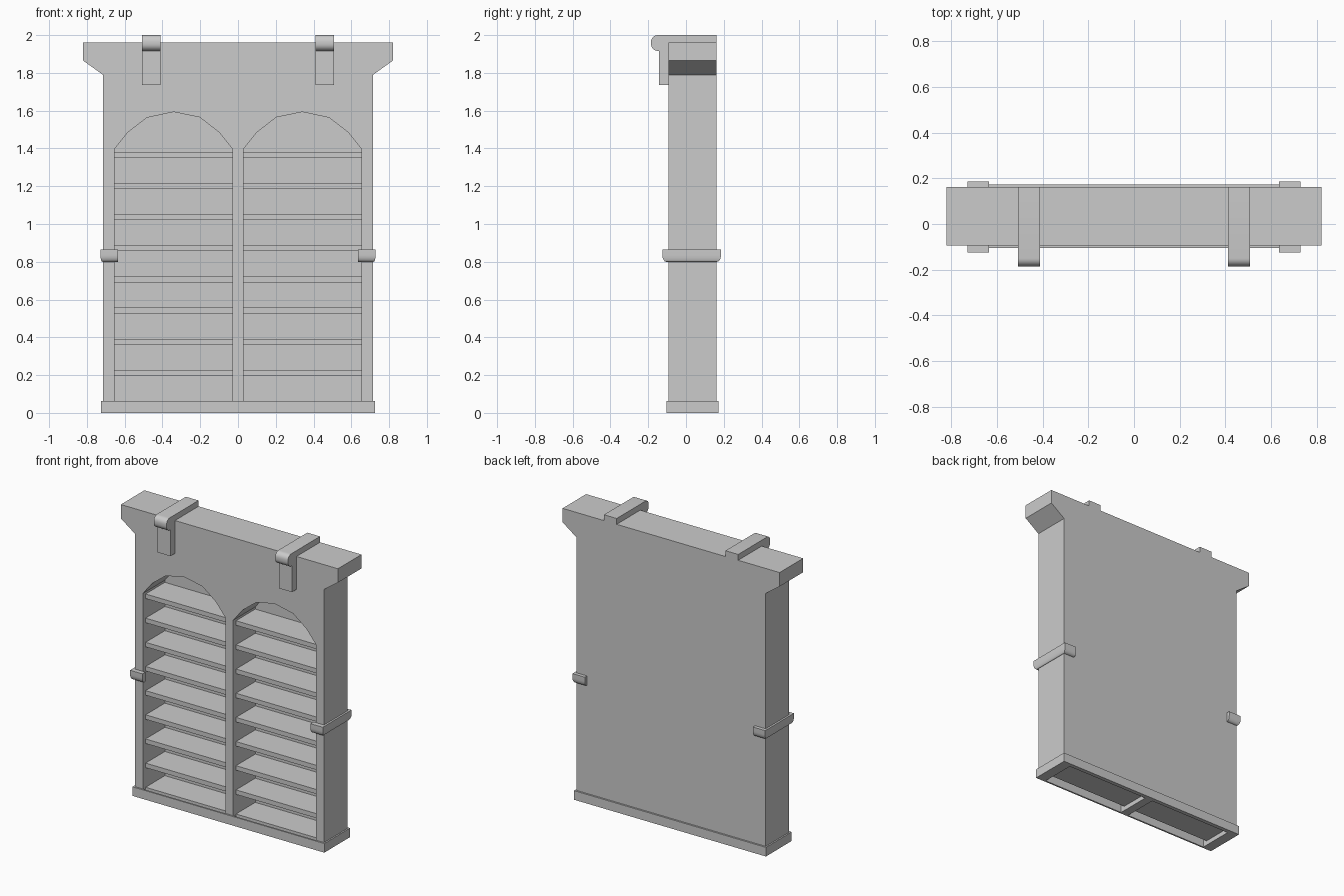
import bpy, bmesh, math

if "Cube" in bpy.data.objects:
    bpy.data.objects.remove(bpy.data.objects["Cube"])

FRONT, BACK, INNER = -0.093, 0.161, 0.145   # body front, body back, compartment back


def finish(name, bm, smooth=False):
    bmesh.ops.recalc_face_normals(bm, faces=bm.faces)
    mesh = bpy.data.meshes.new(name)
    bm.to_mesh(mesh)
    bm.free()
    ob = bpy.data.objects.new(name, mesh)
    bpy.context.collection.objects.link(ob)
    if smooth:
        bpy.ops.object.select_all(action='DESELECT')
        bpy.context.view_layer.objects.active = ob
        ob.select_set(True)
        bpy.ops.object.shade_smooth_by_angle(angle=math.radians(35))
    return ob


def loft(name, rings, smooth=False):
    """Skin matching closed rings of points and cap both ends."""
    bm = bmesh.new()
    vs = [[bm.verts.new(p) for p in r] for r in rings]
    n = len(rings[0])
    for a, b in zip(vs, vs[1:]):
        for i in range(n):
            j = (i + 1) % n
            bm.faces.new((a[i], a[j], b[j], b[i]))
    bm.faces.new(vs[0])
    bm.faces.new(vs[-1])
    return finish(name, bm, smooth)


def extrude_y(name, pts, y0, y1):
    return loft(name, [[(x, y, z) for x, z in pts] for y in (y0, y1)])


def box(name, x0, x1, y0, y1, z0, z1):
    return extrude_y(name, [(x0, z0), (x1, z0), (x1, z1), (x0, z1)], y0, y1)


def mirror_x(ob):
    ob.modifiers.new("mirror", 'MIRROR').use_axis[0] = True


# Case: half outline with flared crown, mirrored into a full profile
crown = [(0.715, 0), (0.715, 1.79), (0.82, 1.865), (0.82, 1.96)]
outline = crown + [(-x, z) for x, z in reversed(crown)]
# Two arched compartments, open at the bottom
arch = [(0.654, 0), (0.654, 1.397), (0.583, 1.485), (0.482, 1.563), (0.341, 1.593),
        (0.203, 1.565), (0.1, 1.485), (0.029, 1.397), (0.029, 0)]
openings = [(-x, z) for x, z in arch] + list(reversed(arch))
extrude_y("case_front", outline + openings, FRONT, INNER)
extrude_y("case_back", outline, INNER, BACK)

# Shelves
for i in range(9):
    z = 0.031 + i * 0.165
    mirror_x(box(f"shelf_{i + 1}", 0.029, 0.654, -0.063, INNER, z, z + 0.031))

# Skirting around the foot
box("skirting_front", -0.725, 0.725, -0.104, FRONT, 0, 0.062)
box("skirting_back", -0.725, 0.725, BACK, 0.173, 0, 0.062)
mirror_x(box("skirting_side", 0.715, 0.725, FRONT, BACK, 0, 0.062))

# Side brackets: C-shaped bands rounded in at the bottom
rings = [(0.865, 0.0)] + [(0.835 - 0.035 * math.sin(a), 0.02 * (1 - math.cos(a)))
                          for a in [math.pi / 2 * k / 4 for k in range(5)]]
band = [[(0.635, -0.125 + d, z), (0.728 - d / 2, -0.125 + d, z),
         (0.728 - d / 2, 0.185 - d, z), (0.635, 0.185 - d, z),
         (0.635, BACK, z), (0.715, BACK, z), (0.715, FRONT, z), (0.635, FRONT, z)]
        for z, d in rings]
mirror_x(loft("side_bracket", band, True))


# Hanging hooks over the top: rounded nose and a short front tongue
def arc(cy, cz, r, a0, a1, n=6):
    return [(cy + r * math.cos(math.radians(a0 + (a1 - a0) * k / n)),
             cz + r * math.sin(math.radians(a0 + (a1 - a0) * k / n))) for k in range(n + 1)]


hook = ([(BACK, 1.96), (BACK, 2.0)] + arc(-0.15, 1.965, 0.035, 90, 180)
        + arc(-0.148, 1.953, 0.037, 180, 270)
        + [(-0.142, 1.916), (-0.142, 1.735), (FRONT, 1.735), (FRONT, 1.96)])
mirror_x(loft("hook", [[(x, y, z) for y, z in hook] for x in (0.411, 0.507)], True))
